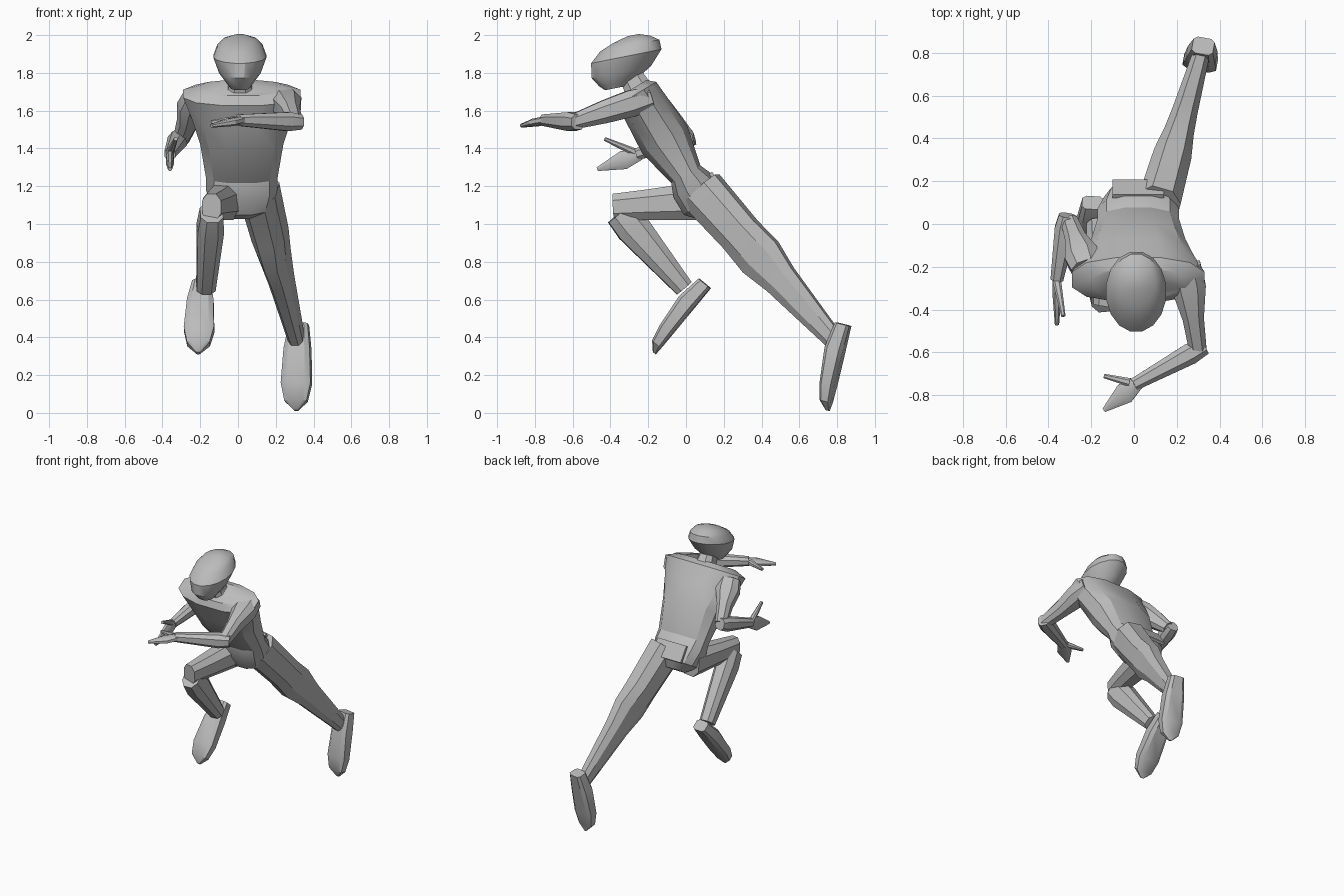
import bpy
import bmesh
from math import cos, sin, pi, radians, copysign
from mathutils import Vector

cube = bpy.data.objects.get("Cube")
if cube:
    bpy.data.objects.remove(cube, do_unlink=True)

grey = bpy.data.materials.new("plain grey")
grey.use_nodes = True
colour = (0.5, 0.5, 0.5, 1)
grey.diffuse_color = colour
grey.node_tree.nodes["Principled BSDF"].inputs["Base Color"].default_value = colour

upright = Vector((0, 0, 1))


def rounded_outline(sides, power):
    """Unit cross-section between a square (low power) and a circle (one)."""
    outline = []
    for i in range(sides):
        angle = (2 * i + 1) * pi / sides
        outline.append([copysign(abs(value) ** power, value)
                        for value in (cos(angle), sin(angle))])
    reach = max(abs(across) for across, deep in outline)
    return [(across / reach, deep / reach) for across, deep in outline]


def spindle(name, start, end, profile, sides=8, power=0.8, facing=None, lift=0):
    """Closed body along a straight axis.

    Each profile row holds the place along the axis, half width and half depth.
    Facing sets the depth direction; lift moves rings off the axis by their depth.
    """
    start, end = Vector(start), Vector(end)
    along = (end - start).normalized()
    side = along.cross(facing or upright).normalized()
    depth = facing.normalized() if facing else side.cross(along)
    outline = rounded_outline(sides, power)

    bm = bmesh.new()
    loops = []
    for place, wide, deep in profile:
        centre = start.lerp(end, place) + depth * deep * lift
        loops.append([bm.verts.new(centre + side * wide * across + depth * deep * out)
                      for across, out in outline])
    for near, far in zip(loops, loops[1:]):
        for i in range(sides):
            following = (i + 1) % sides
            bm.faces.new((near[i], near[following], far[following], far[i]))
    bm.faces.new(loops[0])
    bm.faces.new(loops[-1])
    bmesh.ops.recalc_face_normals(bm, faces=bm.faces)

    mesh = bpy.data.meshes.new(name)
    bm.to_mesh(mesh)
    bm.free()
    mesh.materials.append(grey)
    part = bpy.data.objects.new(name, mesh)
    bpy.context.collection.objects.link(part)
    bpy.ops.object.select_all(action="DESELECT")
    part.select_set(True)
    bpy.context.view_layer.objects.active = part
    bpy.ops.object.shade_smooth_by_angle(angle=radians(30))


# Head: rounded crown widening to a rim, then narrowing to the chin
head_profile = [
    (0, .03, .03),
    (.08, .09, .1),
    (.2, .12, .16),
    (.4, .14, .19),
    (.7, .11, .16),
    (.9, .07, .1),
    (1, .05, .06),
]
spindle("head", (.01, -.28, 2), (.01, -.37, 1.72), head_profile,
        sides=16, power=1, facing=Vector((0, 1, .2)))

neck_profile = [(0, .05, .06), (.6, .06, .07), (1, .1, .08)]
spindle("neck", (.01, -.3, 1.8), (.01, -.24, 1.69), neck_profile)

# Torso: sloping shoulders, chest, waist and seat along a leaning spine
torso_profile = [
    (-.05, .22, .08),
    (0, .31, .12),
    (.2, .26, .13),
    (.4, .22, .14),
    (.7, .19, .09),
    (.8, .19, .12),
    (.95, .16, .12),
    (1.03, .08, .07),
]
spindle("torso", (.02, -.26, 1.69), (.02, .11, 1.08), torso_profile, sides=12)
spindle("seat_panel", (.02, .13, 1.27), (.02, .2, 1.17),
        [(0, .12, .01), (1, .12, .01)], sides=4)

# Trailing left leg, almost straight
left_leg_profile = [
    (0, .1, .12),
    (.3, .09, .11),
    (.45, .07, .12),
    (.6, .06, .09),
    (1, .04, .05),
]
spindle("left_leg", (.11, .08, 1.18), (.31, .78, .39), left_leg_profile)

# Raised right leg, bent at the knee
thigh_profile = [(0, .09, .1), (.6, .07, .08), (1, .05, .07)]
shin_profile = [(0, .06, .08), (.2, .07, .09), (1, .05, .05)]
spindle("right_thigh", (-.07, .06, 1.12), (-.14, -.38, 1.09), thigh_profile)
spindle("right_shin", (-.14, -.35, 1.06), (-.17, -.01, .66), shin_profile)

# Feet with flat soles, from heel to pointed toe
foot_profile = [
    (0, .05, .04),
    (.3, .07, .05),
    (.7, .08, .04),
    (.9, .06, .03),
    (1, .01, .01),
]
feet = {
    "left_foot": ((.33, .87, .46), (.31, .76, .01)),
    "right_foot": ((-.19, .13, .66), (-.21, -.16, .31)),
}
for name, (heel, toe) in feet.items():
    spindle(name, heel, toe, foot_profile, power=.5, lift=1)

# Arms share their profiles: left folded across the front, right swung back
arm_profiles = {
    "upper_arm": [(0, .07, .06), (.25, .08, .07), (.6, .05, .06), (1, .04, .04)],
    "forearm": [(0, .04, .04), (.2, .05, .05), (1, .03, .03)],
    "hand": [(0, .03, .02), (.4, .05, .02), (1, .01, .01)],
    "thumb": [(0, .02, .02), (1, .01, .01)],
}
left_arm = {
    "upper_arm": ((.24, -.19, 1.67), (.3, -.6, 1.54)),
    "forearm": ((.33, -.57, 1.54), (0, -.75, 1.55)),
    "hand": ((.02, -.74, 1.55), (-.14, -.87, 1.52)),
    "thumb": ((-.02, -.74, 1.55), (-.14, -.71, 1.54)),
}
right_arm = {
    "upper_arm": ((-.22, -.21, 1.67), (-.3, .01, 1.45)),
    "forearm": ((-.31, .04, 1.46), (-.36, -.26, 1.37)),
    "hand": ((-.36, -.24, 1.37), (-.36, -.47, 1.29)),
    "thumb": ((-.36, -.27, 1.38), (-.33, -.43, 1.45)),
}
palm_inward = Vector((1, 0, 0))
for part, profile in arm_profiles.items():
    spindle("left_" + part, *left_arm[part], profile)
    spindle("right_" + part, *right_arm[part], profile,
            facing=palm_inward if part == "hand" else None)
